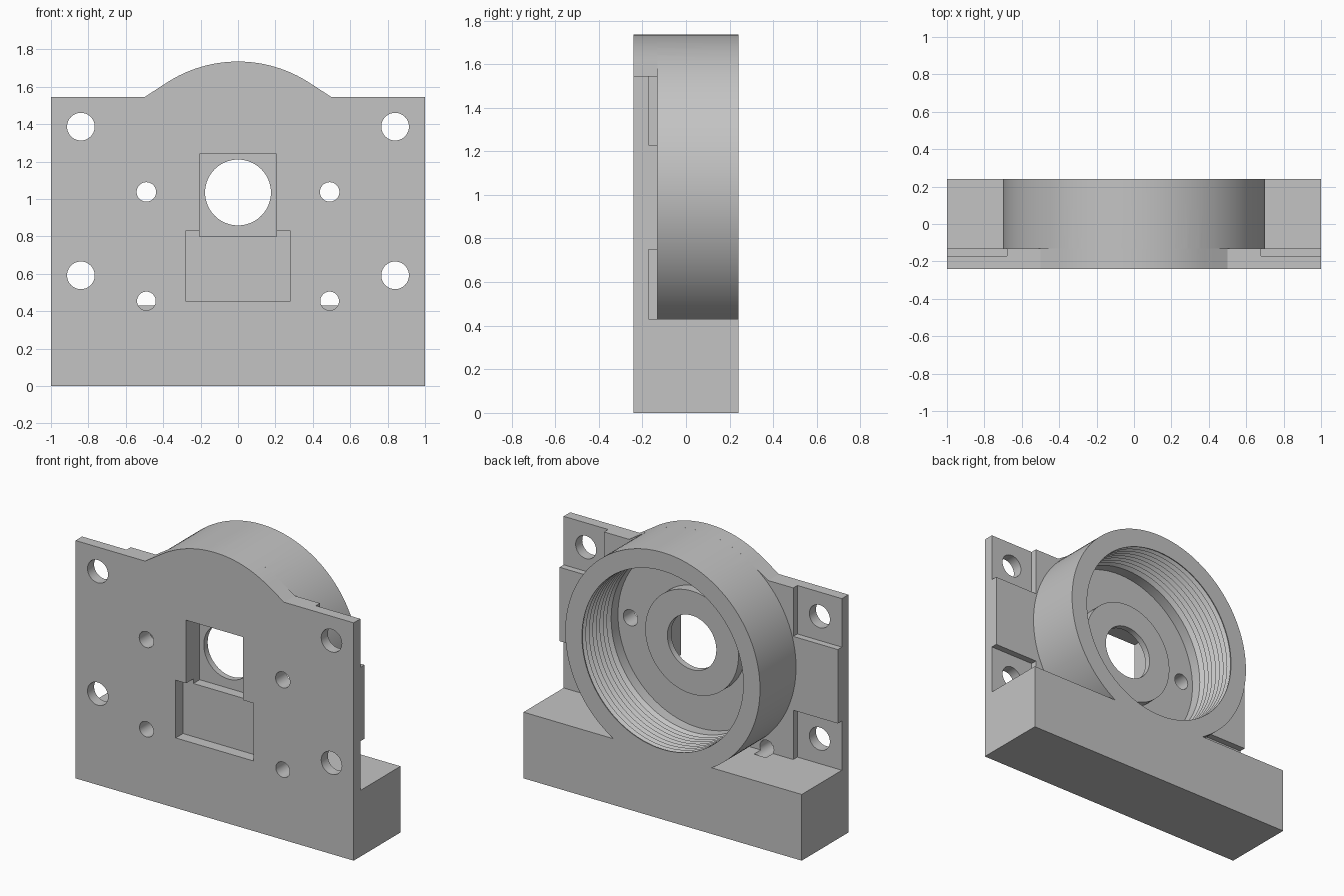
import bpy, bmesh, math
from math import sin, cos, radians

cube = bpy.data.objects.get("Cube")
if cube:
    bpy.data.objects.remove(cube, do_unlink=True)

grey = bpy.data.materials.new("plain grey")
grey.use_nodes = True
colour = (0.55, 0.55, 0.55, 1)
grey.diffuse_color = colour
grey.node_tree.nodes["Principled BSDF"].inputs["Base Color"].default_value = colour

FRONT, PLATE_BACK, BACK = -0.24, -0.13, 0.24
AXIS_Z, RADIUS, PLATE_TOP, BASE_TOP = 1.035, 0.70, 1.545, 0.43


def finish(name, bm):
    bmesh.ops.remove_doubles(bm, verts=bm.verts, dist=1e-5)
    bmesh.ops.recalc_face_normals(bm, faces=bm.faces)
    mesh = bpy.data.meshes.new(name)
    bm.to_mesh(mesh)
    bm.free()
    mesh.materials.append(grey)
    obj = bpy.data.objects.new(name, mesh)
    bpy.context.collection.objects.link(obj)
    return obj


def extrude(name, outline, y0, y1):
    """Extrude an x-z outline from y0 to y1."""
    bm = bmesh.new()
    face = bm.faces.new([bm.verts.new((x, y0, z)) for x, z in outline])
    new = bmesh.ops.extrude_face_region(bm, geom=[face])["geom"]
    bmesh.ops.translate(bm, vec=(0, y1 - y0, 0),
                        verts=[v for v in new if isinstance(v, bmesh.types.BMVert)])
    return finish(name, bm)


def box(name, x0, x1, y0, y1, z0, z1):
    return extrude(name, [(x0, z0), (x1, z0), (x1, z1), (x0, z1)], y0, y1)


def lathe(name, profile, x, z, steps):
    """Revolve an (r, y) profile about a line parallel to y."""
    bm = bmesh.new()
    verts = [bm.verts.new((x + r, y, z)) for r, y in profile]
    edges = [bm.edges.new(pair) for pair in zip(verts, verts[1:])]
    bmesh.ops.spin(bm, geom=verts + edges, cent=(x, 0, z), axis=(0, 1, 0),
                   angle=math.tau, steps=steps)
    return finish(name, bm)


def rod(name, r, y0, y1, x, z, steps=40):
    return lathe(name, [(0, y0), (r, y0), (r, y1), (0, y1)], x, z, steps)


def combine(body, tool, operation):
    tool.hide_render = True
    mod = body.modifiers.new(tool.name, "BOOLEAN")
    mod.operation, mod.solver, mod.object = operation, "EXACT", tool
    bpy.context.view_layer.objects.active = body
    bpy.ops.object.modifier_apply(modifier=mod.name)
    bpy.data.objects.remove(tool, do_unlink=True)


# Mounting plate with a domed top that meets its edge along tangents
arc = [(RADIUS * cos(radians(a)), AXIS_Z + RADIUS * sin(radians(a)))
       for a in range(57, 124, 2)]
outline = [(-1, 0), (1, 0), (1, PLATE_TOP), (0.5, PLATE_TOP)] + arc
outline += [(-0.5, PLATE_TOP), (-1, PLATE_TOP)]
body = extrude("threaded_mounting_bracket", outline, FRONT, PLATE_BACK)

# Round housing and base block
combine(body, rod("housing", RADIUS, PLATE_BACK, BACK, 0, AXIS_Z, 120), "UNION")
combine(body, box("base_block", -1, 1, FRONT, BACK, 0, BASE_TOP), "UNION")

# Threaded cavity, leaving a raised boss on its floor
boss_top, bore, pitch = -0.06, 0.58, 0.036
cavity = [(0, BACK + 0.05), (bore, BACK + 0.05)]
for i in range(8):
    y = BACK - 0.005 - i * pitch
    cavity += [(bore, y), (bore + 0.022, y - pitch / 2)]
cavity += [(bore, boss_top), (bore, PLATE_BACK), (0.335, PLATE_BACK),
           (0.335, boss_top), (0, boss_top)]
combine(body, lathe("cavity", cavity, 0, AXIS_Z, 96), "DIFFERENCE")

# Stepped front pocket and centre hole
cutters = [
    box("upper_pocket", -0.205, 0.205, -0.3, -0.10, 0.80, 1.24),
    box("lower_pocket", -0.28, 0.28, -0.3, -0.165, 0.455, 0.83),
    rod("centre_hole", 0.176, -0.3, 0.1, 0, AXIS_Z, 64),
]

# Corner recesses, corner bolt holes and small screw holes, on both sides
for side in (-1, 1):
    x0, x1 = sorted((side * 0.68, side * 1.1))
    cutters += [
        box("top_recess", x0, x1, -0.172, -0.08, 1.23, 1.7),
        box("bottom_recess", x0, x1, -0.172, -0.08, BASE_TOP, 0.75),
        rod("top_bolt_hole", 0.074, -0.3, 0, side * 0.84, 1.387),
        rod("bottom_bolt_hole", 0.074, -0.3, 0, side * 0.84, 0.592),
        rod("upper_screw_hole", 0.052, -0.3, -0.1, side * 0.49, 1.038),
        rod("lower_screw_hole", 0.05, -0.3, -0.06, side * 0.49, 0.455),
    ]
for cutter in cutters:
    combine(body, cutter, "DIFFERENCE")

# Smooth round walls, keep machined edges sharp
bpy.ops.object.select_all(action="DESELECT")
body.select_set(True)
bpy.context.view_layer.objects.active = body
bpy.ops.object.shade_smooth_by_angle(angle=radians(30))
